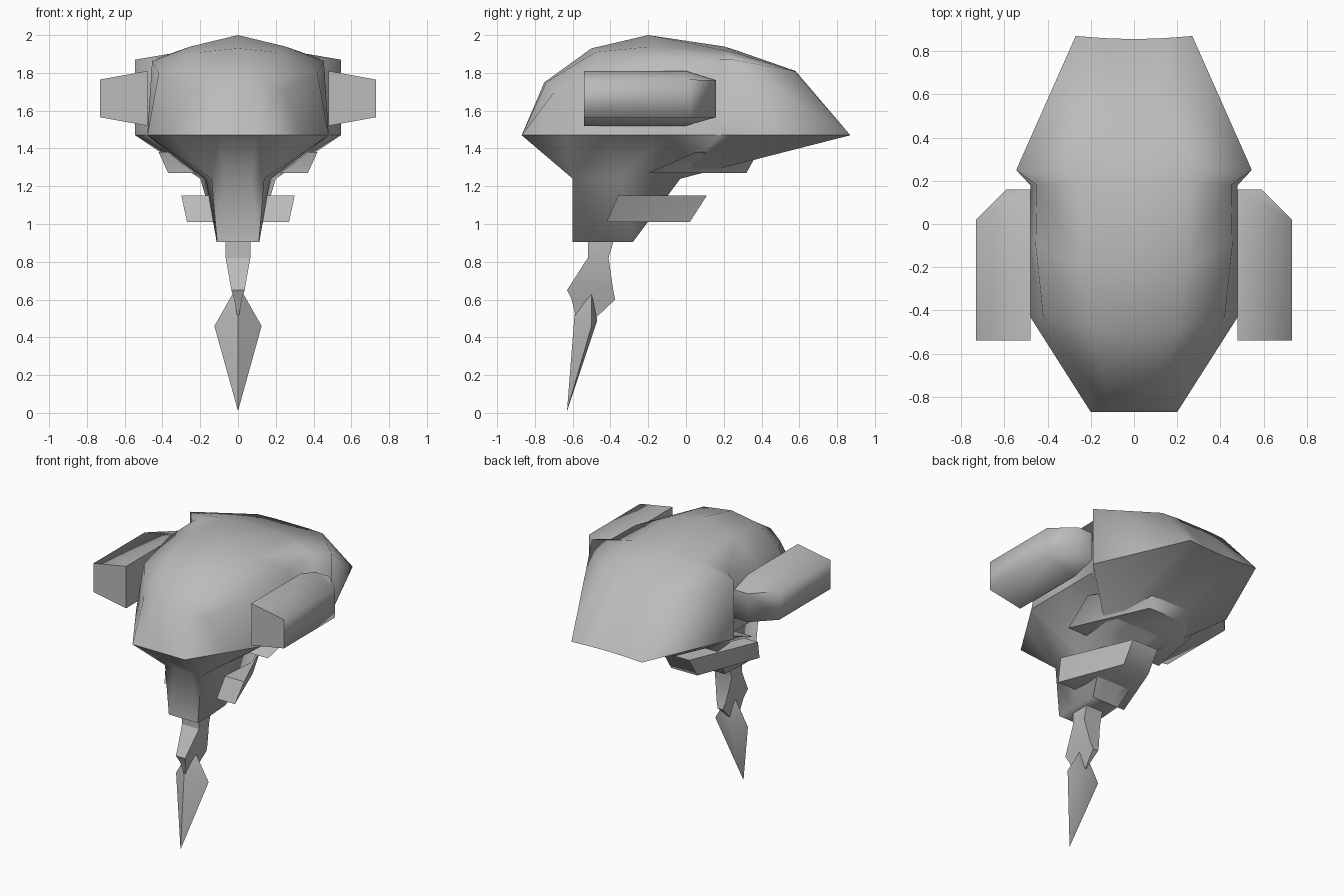
import bpy, bmesh, math
from mathutils import Vector

if "Cube" in bpy.data.objects:
    bpy.data.objects.remove(bpy.data.objects["Cube"], do_unlink=True)

grey = bpy.data.materials.new("hull grey")
grey.use_nodes = True
grey.diffuse_color = (0.5, 0.5, 0.5, 1)
grey.node_tree.nodes["Principled BSDF"].inputs["Base Color"].default_value = (0.5, 0.5, 0.5, 1)

RIM = 1.47


def finish(name, bm, angle, sharp_rim=False):
    """Clean the mesh, orient it and shade it."""
    bmesh.ops.remove_doubles(bm, verts=bm.verts, dist=0.0005)
    bmesh.ops.recalc_face_normals(bm, faces=bm.faces)
    if sharp_rim:
        for e in bm.edges:
            if all(abs(v.co.z - RIM) < 0.001 for v in e.verts):
                e.smooth = False
    mesh = bpy.data.meshes.new(name)
    bm.to_mesh(mesh)
    bm.free()
    mesh.materials.append(grey)
    obj = bpy.data.objects.new(name, mesh)
    bpy.context.collection.objects.link(obj)
    bpy.ops.object.select_all(action="DESELECT")
    obj.select_set(True)
    bpy.context.view_layer.objects.active = obj
    bpy.ops.object.shade_smooth_by_angle(angle=math.radians(angle))
    return obj


def add_face(bm, points):
    unique = list(dict.fromkeys(tuple(p) for p in points))
    if len(unique) > 2:
        bm.faces.new([bm.verts.new(p) for p in unique])


def skin(bm, rows, closed=False):
    """Triangulated surface through rows of points."""
    for a, b in zip(rows, rows[1:]):
        n = len(a)
        for j in range(n if closed else n - 1):
            k = (j + 1) % n
            add_face(bm, (a[j], a[k], b[k]))
            add_face(bm, (a[j], b[k], b[j]))


def loft(name, rings, angle=30):
    """Closed solid through rings of points."""
    bm = bmesh.new()
    skin(bm, rings, closed=True)
    add_face(bm, rings[0])
    add_face(bm, rings[-1])
    return finish(name, bm, angle)


# Hull: half shell rows from front to back, each from centre line to rim
shell = [
    [(0, -.87, RIM), (.1, -.87, RIM), (.2, -.87, RIM), (.2, -.87, RIM)],
    [(0, -.75, 1.75), (.13, -.74, 1.75), (.24, -.69, 1.71), (.34, -.65, RIM)],
    [(0, -.5, 1.93), (.2, -.48, 1.91), (.42, -.43, 1.8), (.48, -.43, RIM)],
    [(0, -.2, 2), (.25, -.18, 1.94), (.455, -.1, 1.86), (.48, -.1, RIM)],
    [(0, .2, 1.94), (.25, .2, 1.92), (.45, .18, 1.87), (.48, .18, RIM)],
    [(0, .25, 1.925), (.25, .3, 1.895), (.545, .25, 1.87), (.545, .25, RIM)],
    [(0, .58, 1.81), (.13, .58, 1.81), (.25, .57, 1.81), (.27, .87, RIM)],
    [(0, .855, RIM), (.14, .86, RIM), (.27, .87, RIM), (.27, .87, RIM)],
]
# Underside: rim down to the neck, then down the tapering column
rim = shell[0][:3] + [row[-1] for row in shell[1:7]] + shell[-1][1::-1]
front, back = (.14, -.6), (.2, -.03)
neck_xy = [(0, -.6), (.07, -.6), front, front, front, (.17, -.35),
           back, back, back, (.1, -.03), (0, -.03)]
neck = [(x, y, 1.24) for x, y in neck_xy]
foot = [(x * (.79 - .5 * (y + .6)), -.6 + .56 * (y + .6), .905) for x, y in neck_xy]
cap = [(0, y, z) for x, y, z in foot]

bm = bmesh.new()
skin(bm, shell)
skin(bm, [rim, neck, foot, cap])
half = bm.verts[:] + bm.edges[:] + bm.faces[:]
copy = bmesh.ops.duplicate(bm, geom=half)["geom"]
for v in copy:
    if isinstance(v, bmesh.types.BMVert):
        v.co.x *= -1
finish("hull", bm, 85, sharp_rim=True)

# Side pods
for side, label in ((1, "left"), (-1, "right")):
    def section(y_in, y_out, outer, low, high, slope):
        return [(side * .48, y_in, low), (side * outer, y_out, low + slope),
                (side * outer, y_out, high - slope), (side * .48, y_in, high)]
    loft(label + "_pod", [section(-.54, -.54, .73, 1.52, 1.81, .045),
                          section(0, .02, .73, 1.52, 1.81, .045),
                          section(.16, .16, .59, 1.565, 1.76, 0)], 85)


def collar(name, low, high):
    """Tapered slab wrapped around the back of the neck."""
    rings = []
    for z, pts in (low, high):
        right = [(x, y, z) for x, y in pts]
        rings.append(right + [(-x, y, z) for x, y, z in reversed(right)])
    loft(name, rings, 60)


collar("upper_collar", (1.27, [(.37, -.2), (.14, .32)]), (1.38, [(.42, .05), (.16, .38)]))
collar("lower_collar", (1.01, [(.27, -.42), (.1, .02)]), (1.15, [(.3, -.36), (.1, .11)]))

# Stalk under the column: height, front y, back y, half width
stalk = [(.92, -.52, -.38, .065), (.82, -.52, -.41, .065), (.65, -.63, -.385, .035),
         (.6, -.605, -.375, .02), (.51, -.585, -.47, .004)]
loft("stalk", [[(-w, f, z), (w, f, z), (w, b, z), (-w, b, z)] for z, f, b, w in stalk])

# Hanging blade
top, tip = (0, -.5, .68), (0, -.63, .01)
middle = [(0, -.59, .52), (.125, -.5, .46), (0, -.47, .49), (-.125, -.5, .46)]
loft("blade", [[top] * 4, middle, [tip] * 4], 40)
